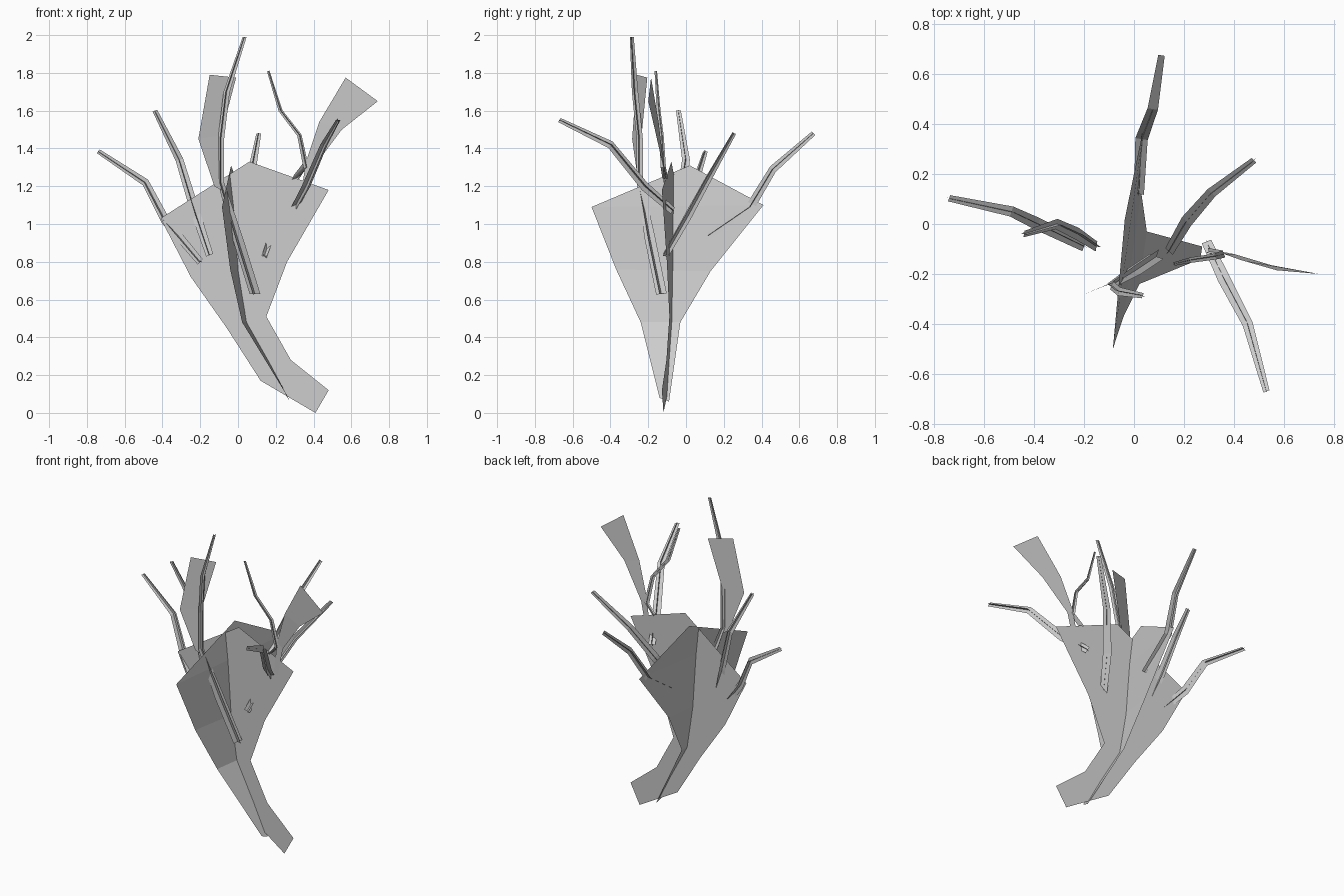
import bpy
from mathutils import Vector

if "Cube" in bpy.data.objects:
    bpy.data.objects.remove(bpy.data.objects["Cube"])


def add_mesh(name, verts, faces):
    mesh = bpy.data.meshes.new(name)
    mesh.from_pydata([tuple(v) for v in verts], [], faces)
    obj = bpy.data.objects.new(name, mesh)
    bpy.context.collection.objects.link(obj)
    return obj


def sheet(name, rows, apex=None):
    """Flat leaf of quads between left/right edge points, with optional apex."""
    verts = [p for row in rows for p in row]
    faces = [(2*i, 2*i+1, 2*i+3, 2*i+2) for i in range(len(rows) - 1)]
    if apex:
        verts.append(apex)
        n = len(verts)
        faces.append((n-3, n-2, n-1))
    return add_mesh(name, verts, faces)


def branch(name, path, widths):
    """Two ribbons crossed at right angles along a path."""
    pts = [Vector(p) for p in path]
    n = len(pts)
    along = (pts[-1] - pts[0]).normalized()
    side = along.cross(Vector((0, 0, 1))).normalized()
    verts, faces = [], []
    for axis in (side, along.cross(side)):
        base = len(verts)
        for p, w in zip(pts, widths):
            verts += [p - axis*w/2, p + axis*w/2]
        faces += [(base+2*i, base+2*i+1, base+2*i+3, base+2*i+2) for i in range(n-1)]
    return add_mesh(name, verts, faces)


# Trunk and crown: wide sheet facing front
def wide(x, z):
    return (x, -0.07 - 0.12*x, z)


wide_rows = [((.41, 0), (.48, .12)), ((.12, .17), (.28, .28)),
             ((-.06, .45), (.15, .51)), ((-.25, .72), (.26, .80)),
             ((-.41, 1.03), (.48, 1.18))]
sheet("trunk_sheet_wide", [[wide(*p) for p in r] for r in wide_rows], wide(.06, 1.33))


# Trunk and crown: crossing sheet facing sideways
def deep(cx, y, z):
    return (cx + 0.14*(y + 0.11), y, z)


deep_rows = [(.27, (-.14, .08), (-.09, .06)), (.04, (-.24, .48), (-.03, .48)),
             (-.005, (-.37, .76), (.13, .75)), (-.03, (-.50, 1.09), (.41, 1.10))]
sheet("trunk_sheet_deep", [[deep(cx, *a), deep(cx, *b)] for cx, a, b in deep_rows],
      deep(-.055, .02, 1.31))

# Thin side branches, base to tip
thin = (.04, .05, .042, .026)
side_paths = {
    "branch_left_low": [(-.20, -.09, .80), (-.385, .0, 1.02), (-.49, .05, 1.22), (-.74, .103, 1.385)],
    "branch_left_high": [(-.15, -.09, .835), (-.225, -.04, 1.06), (-.31, 0, 1.34), (-.44, -.04, 1.60)],
    "branch_back": [(.02, .12, .94), (.03, .34, 1.09), (.075, .46, 1.29), (.11, .675, 1.48)],
    "branch_back_right": [(.14, -.11, .83), (.21, .01, 1.04), (.31, .125, 1.25), (.48, .255, 1.48)],
    "branch_front_right": [(.29, -.07, 1.07), (.36, -.22, 1.20), (.455, -.40, 1.42), (.53, -.67, 1.55)],
}
for name, path in side_paths.items():
    branch(name, path, thin)

# Tall front branch
branch("branch_tall",
       [(.09, -.13, .63), (0, -.19, .92), (-.09, -.245, 1.22),
        (-.09, -.245, 1.45), (-.06, -.27, 1.70), (.035, -.287, 1.99)],
       (.06, .06, .035, .035, .035, .022))

# Leaf on the tall branch
sheet("leaf_left", [[(-.125, -.25, 1.20), (-.09, -.24, 1.18)],
                    [(-.21, -.285, 1.45), (-.09, -.235, 1.47)],
                    [(-.15, -.26, 1.79), (-.01, -.205, 1.775)]])

# Leaf on the right shoulder and its narrow twig
sheet("leaf_right", [[(.33, -.11, 1.14), (.36, -.115, 1.12)],
                     [(.36, -.12, 1.33), (.40, -.12, 1.30)],
                     [(.43, -.145, 1.54), (.55, -.165, 1.50)],
                     [(.57, -.185, 1.775), (.74, -.20, 1.65)]])
branch("twig_right", [(.30, -.11, 1.24), (.36, -.12, 1.30), (.325, -.13, 1.47),
                      (.225, -.145, 1.60), (.16, -.16, 1.81)],
       (.03, .03, .025, .022, .014))
